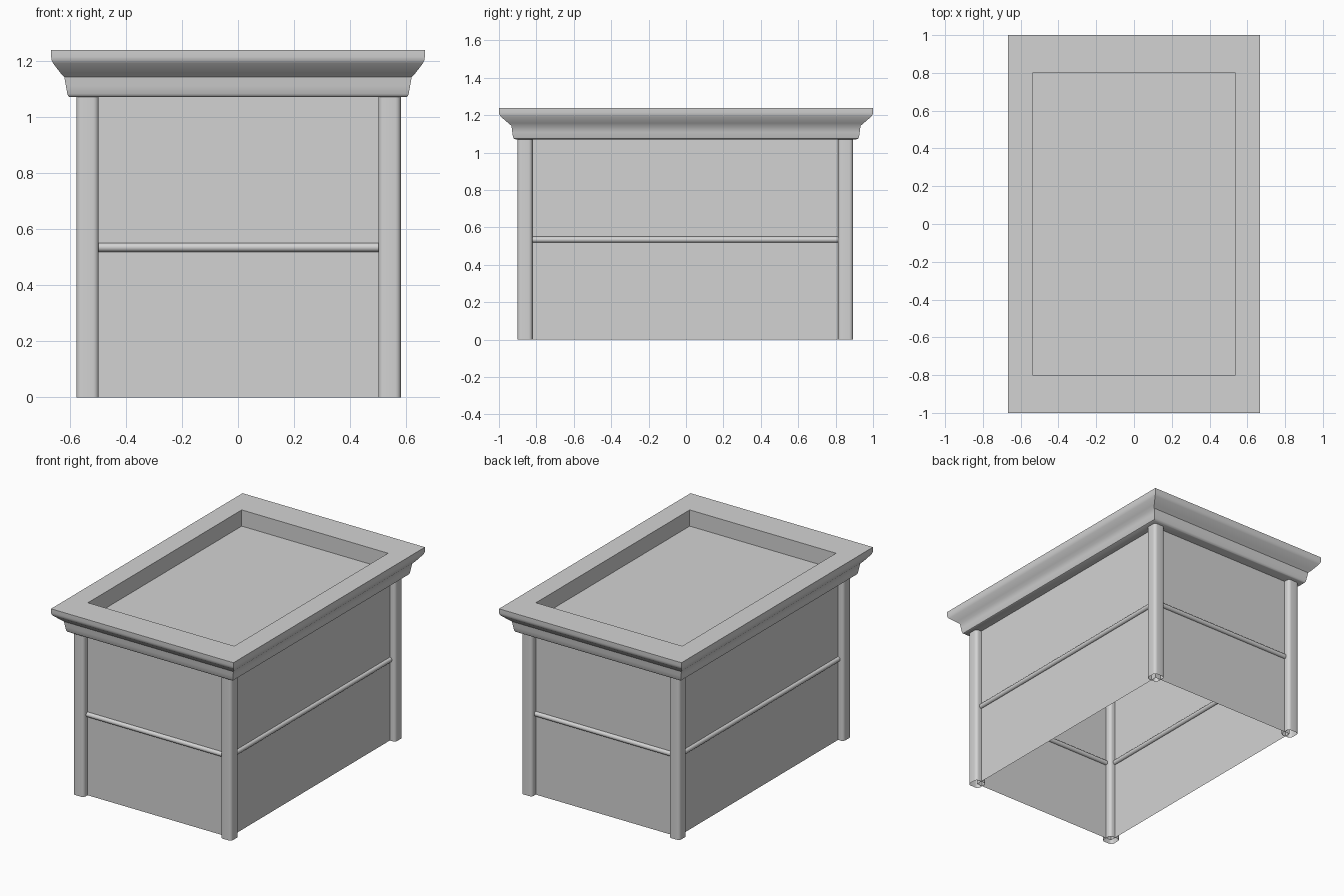
import bpy, bmesh, math

cube = bpy.data.objects.get("Cube")
if cube:
    bpy.data.objects.remove(cube)

grey = bpy.data.materials.new("light_grey")
grey.use_nodes = True
colour = (0.65, 0.65, 0.65, 1)
grey.diffuse_color = colour
grey.node_tree.nodes["Principled BSDF"].inputs["Base Color"].default_value = colour

POST_X = 0.539   # post centre lines
POST_Y = 0.857
CX, CY = 0.002, -0.004   # the body sits slightly off centre
BODY_TOP = 1.075
RAIL_Z = 0.535


def finish(name, bm, angle=35):
    mesh = bpy.data.meshes.new(name)
    bm.to_mesh(mesh)
    bm.free()
    mesh.materials.append(grey)
    obj = bpy.data.objects.new(name, mesh)
    bpy.context.collection.objects.link(obj)
    bpy.ops.object.select_all(action="DESELECT")
    obj.select_set(True)
    bpy.context.view_layer.objects.active = obj
    bpy.ops.object.shade_smooth_by_angle(angle=math.radians(angle))
    return obj


def loft(name, rings, cap_last=False):
    """Skin matching closed loops of points."""
    bm = bmesh.new()
    loops = [[bm.verts.new(p) for p in ring] for ring in rings]
    for a, b in zip(loops, loops[1:]):
        for i in range(len(a)):
            j = (i + 1) % len(a)
            bm.faces.new((a[i], a[j], b[j], b[i]))
    if cap_last:
        bm.faces.new(loops[-1])
    return finish(name, bm)


def rectangle(hx, hy, z, cx=0, cy=0):
    return [(cx + sx * hx, cy + sy * hy, z)
            for sx, sy in ((-1, -1), (1, -1), (1, 1), (-1, 1))]


def rounded_square(half, radius, z, cx, cy, steps=5):
    points = []
    for corner in range(4):
        mid = math.radians(45 + 90 * corner)
        ox = math.copysign(half - radius, math.cos(mid))
        oy = math.copysign(half - radius, math.sin(mid))
        for s in range(steps + 1):
            a = math.pi / 2 * (corner + s / steps)
            points.append((cx + ox + radius * math.cos(a),
                           cy + oy + radius * math.sin(a), z))
    return points


# Thin side walls, open underneath
loft("wall_panels", [rectangle(POST_X, POST_Y, z, CX, CY) for z in (0, BODY_TOP)])

# Rounded corner posts
for sx, side in ((-1, "right"), (1, "left")):
    for sy, end in ((-1, "front"), (1, "back")):
        x, y = CX + sx * POST_X, CY + sy * POST_Y
        loft(f"{end}_{side}_post",
             [rounded_square(0.04, 0.02, z, x, y) for z in (0, BODY_TOP)])


# Round rails halfway up each wall
def rail(name, x, y, length, along_x):
    rings = []
    for end in (-length / 2, length / 2):
        ring = []
        for i in range(16):
            a = math.tau * i / 16
            c, s = 0.016 * math.cos(a), 0.016 * math.sin(a)
            ring.append((x + end, y - c, RAIL_Z + s) if along_x
                        else (x + c, y + end, RAIL_Z + s))
        rings.append(ring)
    loft(name, rings)


for s, end, side in ((-1, "front", "right"), (1, "back", "left")):
    rail(f"{end}_rail", CX, CY + s * POST_Y, 2 * POST_X, True)
    rail(f"{side}_rail", CX + s * POST_X, CY, 2 * POST_Y, False)

# Moulded crown with a sunken tray: half width, half depth, height
crown = [
    (0.535, 0.803, 1.071), (0.600, 0.911, 1.071), (0.606, 0.920, 1.075),
    (0.609, 0.925, 1.083), (0.614, 0.929, 1.11), (0.620, 0.933, 1.143),
    (0.634, 0.950, 1.158), (0.660, 0.990, 1.192), (0.665, 0.998, 1.203),
    (0.667, 1.0, 1.215), (0.667, 1.0, 1.24),
    (0.535, 0.803, 1.24), (0.535, 0.803, 1.133),
]
loft("crown_and_tray", [rectangle(*p) for p in crown], cap_last=True)
